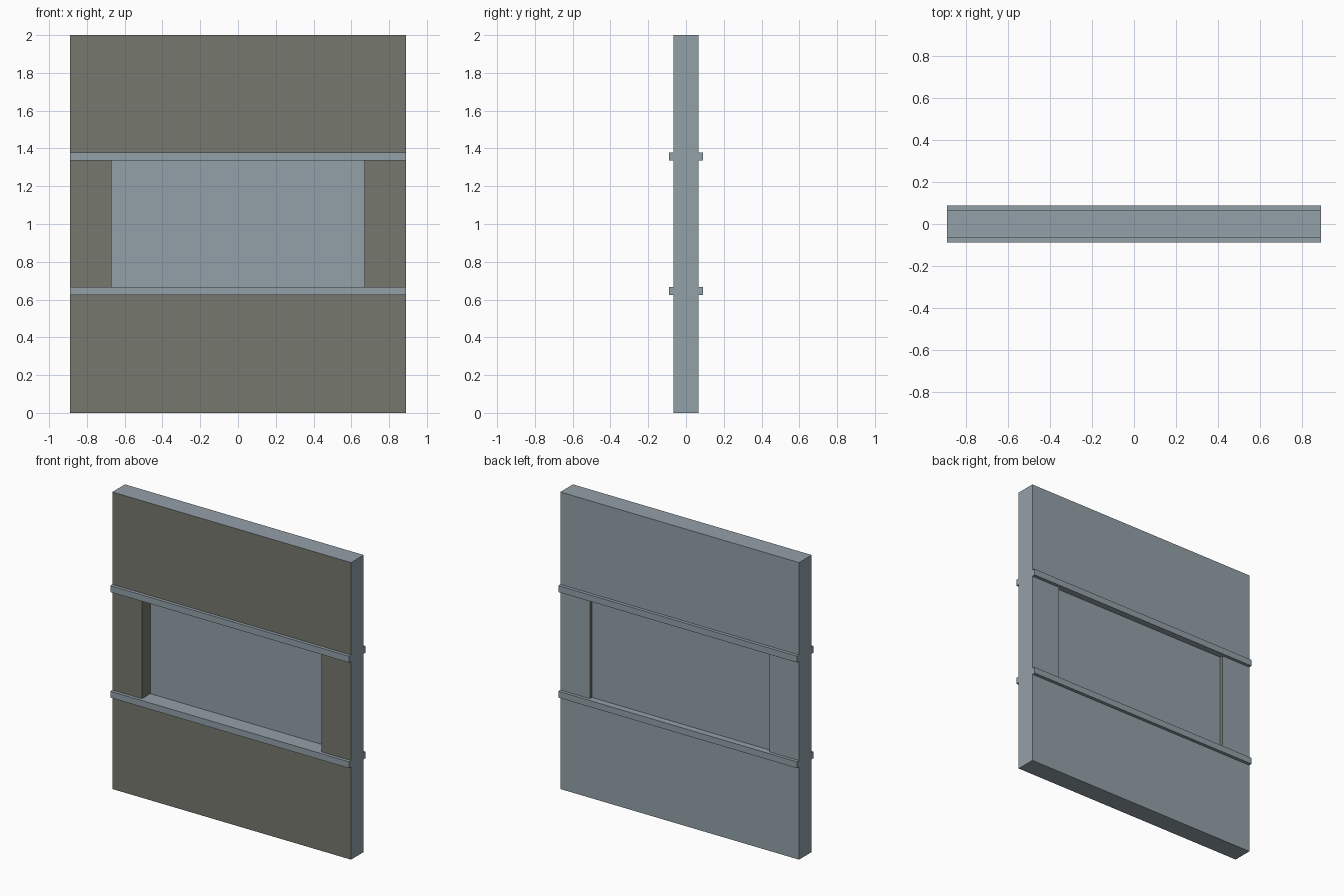
import bpy
import bmesh

if "Cube" in bpy.data.objects:
    bpy.data.objects.remove(bpy.data.objects["Cube"])


def material(name, rgb):
    m = bpy.data.materials.new(name)
    m.diffuse_color = (*rgb, 1.0)
    m.use_nodes = True
    m.node_tree.nodes["Principled BSDF"].inputs["Base Color"].default_value = m.diffuse_color
    return m


BLUE_GREY = material("blue_grey", (0.292, 0.352, 0.392))
OLIVE = material("dark_olive", (0.181, 0.188, 0.156))

W = 0.889       # half width of the wall
T = 0.067       # half thickness of the wall
OPEN = 0.669    # half width of the opening
LO, HI = 0.667, 1.335   # opening bottom and top
RAIL = 0.043    # rail height


def box(name, x, y, z, olive_rule=None):
    """Box from (min, max) ranges; faces matching the rule become olive."""
    bm = bmesh.new()
    bmesh.ops.create_cube(bm, size=1)
    for v in bm.verts:
        v.co = [r[0] if c < 0 else r[1] for c, r in zip(v.co, (x, y, z))]
    bm.normal_update()
    for f in bm.faces:
        if olive_rule and olive_rule(f):
            f.material_index = 1
    mesh = bpy.data.meshes.new(name)
    bm.to_mesh(mesh)
    bm.free()
    mesh.materials.append(BLUE_GREY)
    mesh.materials.append(OLIVE)
    obj = bpy.data.objects.new(name, mesh)
    bpy.context.collection.objects.link(obj)
    return obj


def front(f):
    return f.normal.y < -0.5


def front_or_reveal(f):
    # front side, plus the end face that looks into the opening
    c = f.calc_center_median()
    return front(f) or (abs(f.normal.x) > 0.5 and abs(c.x) < W - 0.01)


# Solid wall below and above the opening
box("lower_wall", (-W, W), (-T, T), (0, LO - RAIL), front)
box("upper_wall", (-W, W), (-T, T), (HI + RAIL, 2), front)

# Side posts
box("left_post", (-W, -OPEN), (-T, T), (LO, HI), front_or_reveal)
box("right_post", (OPEN, W), (-T, T), (LO, HI), front_or_reveal)

# Projecting rails through the wall
box("lower_rail", (-W, W), (-0.089, 0.089), (LO - RAIL, LO))
box("upper_rail", (-W, W), (-0.089, 0.089), (HI, HI + RAIL))

# Recessed panel set toward the back of the opening
box("window_panel", (-OPEN, OPEN), (0.022, 0.045), (LO, HI))
